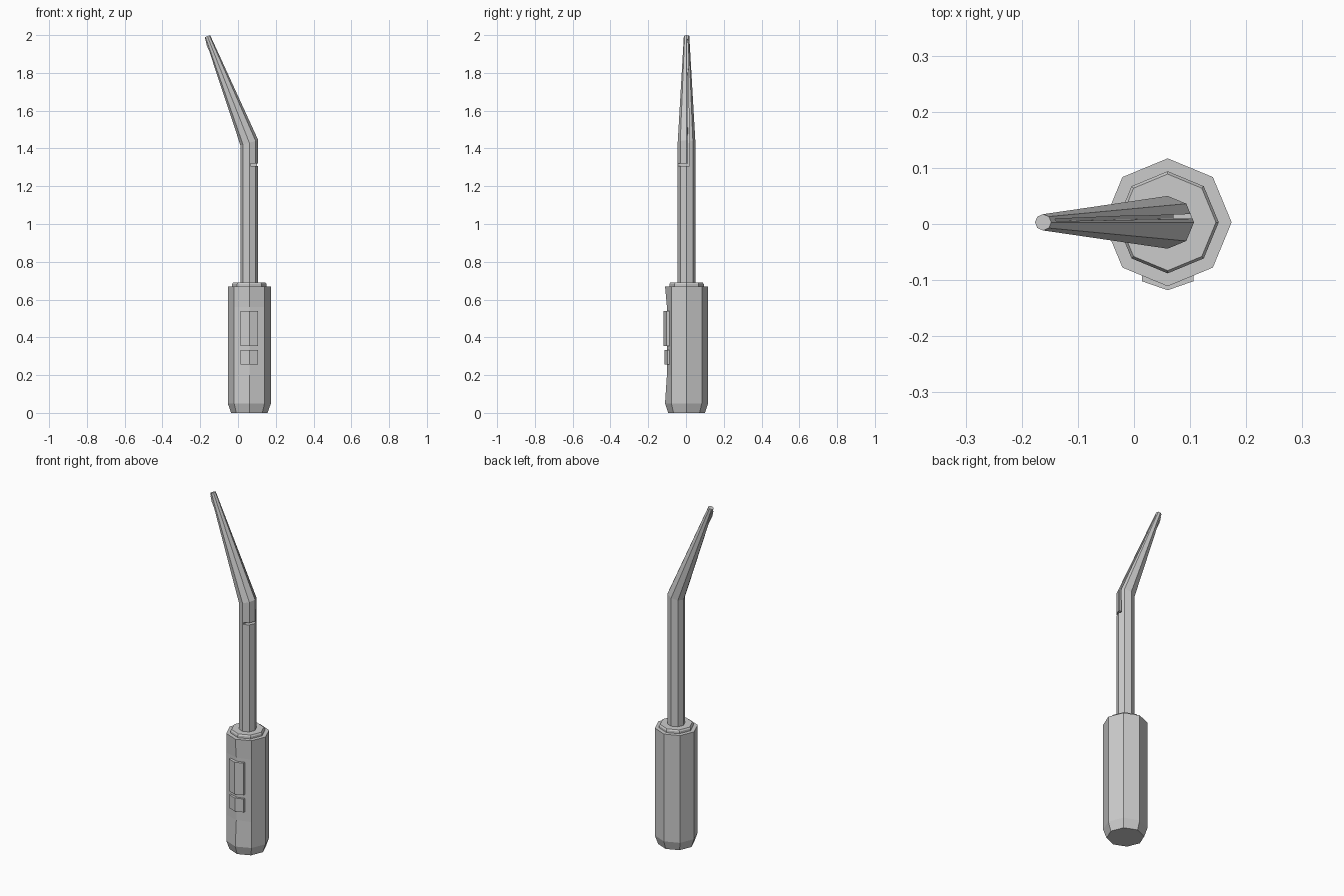
import bpy, bmesh
from math import cos, sin, pi
from mathutils import Vector

if "Cube" in bpy.data.objects:
    bpy.data.objects.remove(bpy.data.objects["Cube"])

CX, CY = 0.06, 0.003


def make_object(name, loops):
    """Skin a closed solid through equal-length loops of points."""
    bm = bmesh.new()
    rings = [[bm.verts.new(p) for p in loop] for loop in loops]
    n = len(rings[0])
    for a, b in zip(rings, rings[1:]):
        for i in range(n):
            j = (i + 1) % n
            bm.faces.new((a[i], a[j], b[j], b[i]))
    bm.faces.new(rings[0][::-1])
    bm.faces.new(rings[-1])
    bmesh.ops.recalc_face_normals(bm, faces=bm.faces)
    mesh = bpy.data.meshes.new(name)
    bm.to_mesh(mesh)
    bm.free()
    obj = bpy.data.objects.new(name, mesh)
    bpy.context.collection.objects.link(obj)
    return obj


def octagon(r, z, x=CX, tilt=0.0, front=None):
    """Eight-sided ring; tilt is z gained per unit x, front moves the -y corner."""
    pts = []
    for i in range(8):
        dx, dy = r * cos(i * pi / 4), r * sin(i * pi / 4)
        pts.append(Vector((x + dx, CY + dy, z + tilt * dx)))
    if front is not None:
        pts[6].y = front
    return pts


# Handle with chamfered foot and a shallow front recess
make_object("handle", [octagon(0.097, 0), octagon(0.114, 0.05),
                       octagon(0.114, 0.2, front=-0.101),
                       octagon(0.114, 0.56, front=-0.101),
                       octagon(0.114, 0.67)])

# Collar on top of the handle
make_object("collar", [octagon(0.091, 0.66), octagon(0.091, 0.682),
                       octagon(0.086, 0.69)])

# Bent, tapering shaft
shaft = make_object("shaft", [octagon(0.047, 0.67), octagon(0.047, 1.43, tilt=0.3),
                              octagon(0.0145, 1.994, x=-0.162, tilt=0.39)])


# Slits that separate the jaw from the shaft
def slit(name, profile):
    low = [(x, y0, z) for x, z, y0, y1 in profile]
    high = [(x, y1, z) for x, z, y0, y1 in profile]
    obj = make_object(name, [low, high])
    obj.hide_render = True
    return obj


long_slit = slit("slit_cutter", [(0.07, 1.308, 0.010, 0.019),
                                 (0.13, 1.308, 0.010, 0.019),
                                 (0.13, 1.45, 0.010, 0.019),
                                 (-0.11, 1.99, 0.005, 0.009),
                                 (-0.15, 1.975, 0.005, 0.009),
                                 (0.07, 1.43, 0.010, 0.019)])
cross_slit = slit("cross_cutter", [(0.065, 1.308, -0.06, 0.015),
                                   (0.13, 1.308, -0.06, 0.015),
                                   (0.13, 1.32, -0.06, 0.015),
                                   (0.065, 1.32, -0.06, 0.015)])
bpy.context.view_layer.objects.active = shaft
for cutter in (long_slit, cross_slit):
    mod = shaft.modifiers.new(cutter.name, "BOOLEAN")
    mod.operation = "DIFFERENCE"
    mod.solver = "EXACT"
    mod.object = cutter
    bpy.ops.object.modifier_apply(modifier=mod.name)
    bpy.data.objects.remove(cutter)


# Small ridge under the tip
make_object("tip_ridge", [[(-0.145, y, 1.90), (-0.166, y, 1.945),
                           (-0.172, y, 1.975), (-0.155, y, 1.975)]
                          for y in (-0.005, 0.009)])


# Buttons wrapped over the front corner of the handle
def button(name, z0, z1, out):
    section = [(-0.046, -0.088), (-0.046, out + 0.016), (0, out),
               (0.046, out + 0.016), (0.046, -0.088), (0, -0.09)]
    make_object(name, [[(CX + x, y, z) for x, y in section] for z in (z0, z1)])


button("long_button", 0.355, 0.54, -0.118)
button("short_button", 0.255, 0.332, -0.115)
